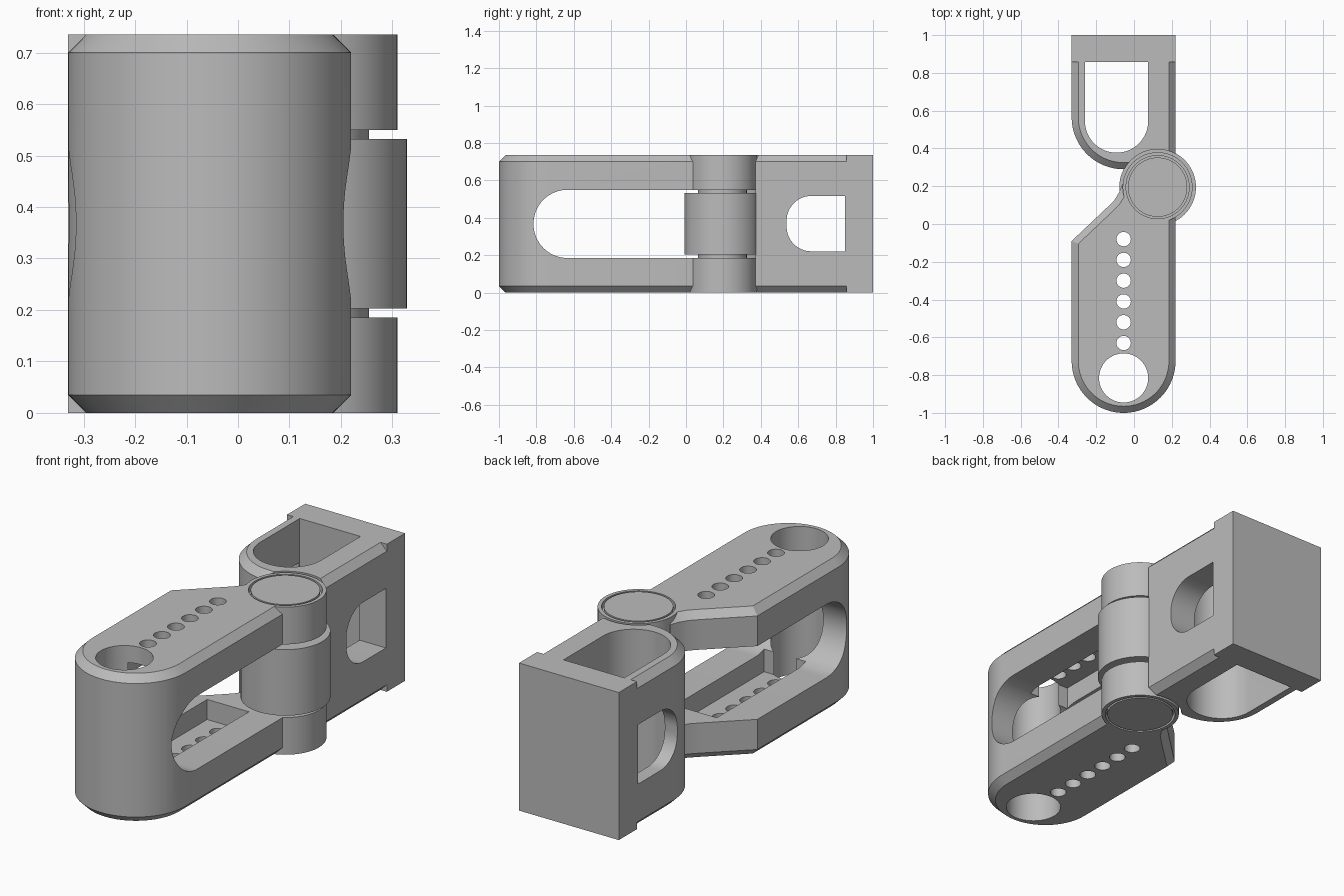
import bpy, bmesh
from math import sin, cos, pi

cube = bpy.data.objects.get("Cube")
if cube:
    bpy.data.objects.remove(cube, do_unlink=True)

H = 0.735                 # overall height
CX, R = -0.055, 0.275     # centre line and end radius of both bodies
PX, PY = 0.125, 0.195     # hinge axis

grey = bpy.data.materials.new("plain grey")
grey.use_nodes = True
grey.diffuse_color = (0.5, 0.5, 0.5, 1)
grey.node_tree.nodes["Principled BSDF"].inputs["Base Color"].default_value = (0.5, 0.5, 0.5, 1)


def arc(cx, cy, r, a0, a1, n=32):
    return [(cx + r * cos(a0 + (a1 - a0) * i / n), cy + r * sin(a0 + (a1 - a0) * i / n))
            for i in range(n + 1)]


def prism(name, pts, lo, hi, axis="z", chamfer=0):
    """Extrude a closed profile along z, or a (y, z) profile along x."""
    place = (lambda p, t: (p[0], p[1], t)) if axis == "z" else (lambda p, t: (t, p[0], p[1]))
    bm = bmesh.new()
    rings = [[bm.verts.new(place(p, t)) for p in pts] for t in (lo, hi)]
    caps = [bm.faces.new(ring) for ring in rings]
    for i in range(len(pts)):
        j = (i + 1) % len(pts)
        bm.faces.new((rings[0][i], rings[0][j], rings[1][j], rings[1][i]))
    bmesh.ops.recalc_face_normals(bm, faces=bm.faces)
    if chamfer:
        bmesh.ops.bevel(bm, geom=[e for f in caps for e in f.edges], offset=chamfer,
                        offset_type='OFFSET', segments=1, affect='EDGES')
    mesh = bpy.data.meshes.new(name)
    bm.to_mesh(mesh)
    bm.free()
    mesh.materials.append(grey)
    ob = bpy.data.objects.new(name, mesh)
    bpy.context.collection.objects.link(ob)
    return ob


def cylinder(name, x, y, r, lo, hi, n=64):
    return prism(name, arc(x, y, r, 0, 2 * pi, n)[:-1], lo, hi)


def box(name, x0, x1, y0, y1, z0, z1):
    return prism(name, [(x0, y0), (x1, y0), (x1, y1), (x0, y1)], z0, z1)


def combine(ob, other, operation):
    mod = ob.modifiers.new(operation.lower(), 'BOOLEAN')
    mod.object, mod.operation, mod.solver = other, operation, 'EXACT'
    bpy.context.view_layer.objects.active = ob
    bpy.ops.object.modifier_apply(modifier=mod.name)
    bpy.data.objects.remove(other, do_unlink=True)


def cut(ob, other):
    combine(ob, other, 'DIFFERENCE')


def join(ob, other):
    combine(ob, other, 'UNION')


def smooth(ob):
    bpy.ops.object.select_all(action='DESELECT')
    ob.select_set(True)
    bpy.context.view_layer.objects.active = ob
    bpy.ops.object.shade_smooth_by_angle(angle=pi / 6)


# Fork arm: rounded front, slanted back corner running into the hinge
profile = arc(CX, -0.725, R, pi, 2 * pi, 48) + [
    (0.22, 0.1), (0.2, 0.22), (-0.02, 0.22), (-0.062, 0.21),
    (-0.08, 0.165), (-0.105, 0.125), (-0.14, 0.09), (-0.33, -0.09)]
fork = prism("fork_arm", profile, 0, H, chamfer=0.035)
join(fork, cylinder("fork_knuckle", PX, PY, 0.185, 0, H))

# Pockets on the inner faces, then the wide slot between the prongs
cut(fork, box("pocket", CX - 0.115, CX + 0.115, -0.7, 0.0, 0.085, H - 0.085))
slot = arc(-0.633, H / 2, 0.1825, pi / 2, 3 * pi / 2) + [(0.6, 0.185), (0.6, 0.55)]
cut(fork, prism("slot", slot, -1, 1, "x"))

# Large bore and the row of small holes
cut(fork, cylinder("bore", CX, -0.815, 0.13, -1, 1))
for i in range(6):
    cut(fork, cylinder("hole", CX, -0.63 + 0.11 * i, 0.038, -1, 1, 32))

# Recesses for the pin heads
for lo, hi in ((-0.1, 0.03), (H - 0.03, H + 0.1)):
    cut(fork, cylinder("recess", PX, PY, 0.167, lo, hi))
smooth(fork)

# Mounting block: rounded chamfered nose with a square rear flange
nose = arc(CX, 0.565, R, pi, 3 * pi / 2) + [(0.22, 0.29), (0.22, 0.95), (-0.33, 0.95)]
block = prism("mounting_block", nose, 0, H, chamfer=0.035)
join(block, box("flange", -0.33, 0.22, 0.857, 1, 0, H))
cut(block, cylinder("clearance", PX, PY, 0.2, -1, 1))
join(block, cylinder("middle_knuckle", PX, PY, 0.203, 0.203, 0.532))

# Vertical window and crosswise window
window = arc(-0.0925, 0.545, 0.1675, pi, 2 * pi) + [(0.075, 0.857), (-0.26, 0.857)]
cut(block, prism("window", window, -1, 1))
side = arc(0.67, 0.385, 0.132, pi / 2, pi, 16) + arc(0.67, 0.353, 0.132, pi, 3 * pi / 2, 16)
cut(block, prism("side_window", side + [(0.85, 0.221), (0.85, 0.517)], -1, 1, "x"))
smooth(block)

# Hinge pin with a head at each end
pin = cylinder("hinge_pin", PX, PY, 0.13, 0.02, H - 0.02)
for lo, hi in ((0, 0.1), (H - 0.1, H)):
    join(pin, cylinder("pin_head", PX, PY, 0.157, lo, hi))
smooth(pin)
